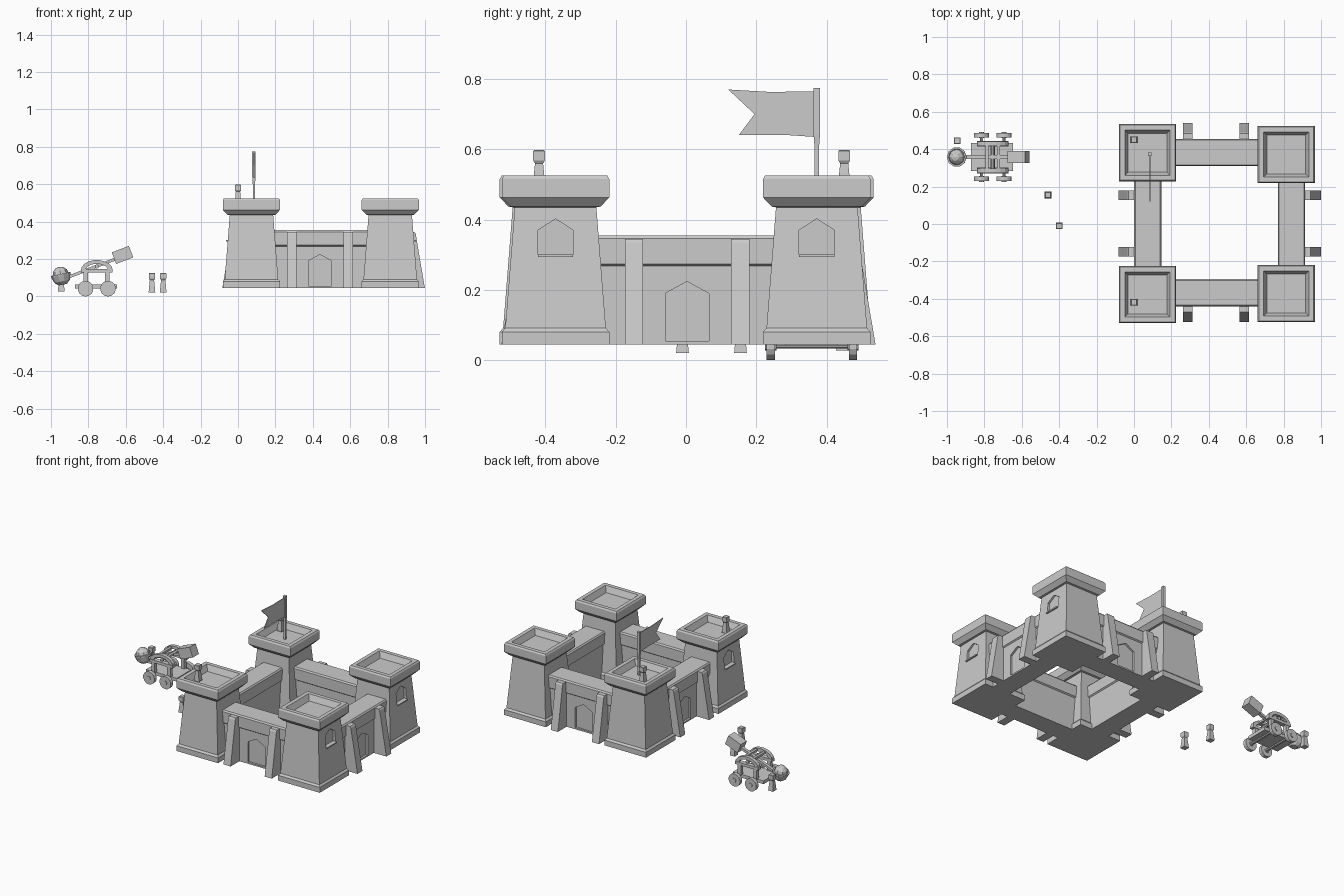
import bpy, bmesh, math
from mathutils import Matrix, Vector

if "Cube" in bpy.data.objects:
    bpy.data.objects.remove(bpy.data.objects["Cube"])

STONE = bpy.data.materials.new("light_grey")
STONE.diffuse_color = (0.6, 0.6, 0.6, 1)
STONE.use_nodes = True
STONE.node_tree.nodes["Principled BSDF"].inputs["Base Color"].default_value = STONE.diffuse_color


def finish(name, bm, mat=None):
    """Turn a bmesh into a named grey object placed by a matrix."""
    if mat:
        bm.transform(mat)
    bmesh.ops.recalc_face_normals(bm, faces=bm.faces)
    me = bpy.data.meshes.new(name)
    bm.to_mesh(me)
    bm.free()
    me.materials.append(STONE)
    ob = bpy.data.objects.new(name, me)
    bpy.context.collection.objects.link(ob)
    return ob


def loft(name, rings, mat=None):
    """Skin closed rings of points and cap both ends."""
    bm = bmesh.new()
    rows = [[bm.verts.new(p) for p in r] for r in rings]
    n = len(rows[0])
    for a, b in zip(rows, rows[1:]):
        for i in range(n):
            bm.faces.new((a[i], a[(i + 1) % n], b[(i + 1) % n], b[i]))
    bm.faces.new(rows[0])
    bm.faces.new(rows[-1])
    return finish(name, bm, mat)


def square_stack(name, profile, mat):
    """Square column from (half width, height) pairs."""
    return loft(name, [[(-h, -h, z), (h, -h, z), (h, h, z), (-h, h, z)]
                       for h, z in profile], mat)


def prism_y(name, pts, y0, y1, mat=None):
    """Extrude an x-z outline along y."""
    return loft(name, [[(x, y, z) for x, z in pts] for y in (y0, y1)], mat)


def prism_x(name, pts, x0, x1, mat=None):
    """Extrude a y-z outline along x."""
    return loft(name, [[(x, y, z) for y, z in pts] for x in (x0, x1)], mat)


def box(name, c, s, mat=None):
    x, z, hx, hz = c[0], c[2], s[0] / 2, s[2] / 2
    pts = [(x - hx, z - hz), (x + hx, z - hz), (x + hx, z + hz), (x - hx, z + hz)]
    return prism_y(name, pts, c[1] - s[1] / 2, c[1] + s[1] / 2, mat)


def cylinder(name, r, depth, mat, sides=12):
    bm = bmesh.new()
    bmesh.ops.create_cone(bm, cap_ends=True, segments=sides, radius1=r, radius2=r, depth=depth)
    return finish(name, bm, mat)


def cut(ob, cutter):
    m = ob.modifiers.new("niche", 'BOOLEAN')
    m.operation, m.solver, m.object = 'DIFFERENCE', 'EXACT', cutter
    cutter.hide_render = True
    cutter.hide_viewport = True


def place(x, y, deg=0, z=0):
    return Matrix.Translation((x, y, z)) @ Matrix.Rotation(math.radians(deg), 4, 'Z')


def gable(w, z0, z1, z2):
    return [(-w, z0), (w, z0), (w, z1), (0, z2), (-w, z1)]


# Corner towers: plinth, tapered body, flared cap with sunken roof
TOWER = [(.153, .045), (.153, .08), (.143, .092), (.116, .435), (.128, .437),
         (.153, .463), (.153, .515), (.147, .525), (.121, .525), (.104, .487)]
towers = [("front_left_tower", .072, -.377, -90), ("back_left_tower", .072, .381, None),
          ("front_right_tower", .814, -.371, 90), ("back_right_tower", .814, .372, 90)]
for name, x, y, side in towers:
    tower = square_stack(name, TOWER, place(x, y))
    if side is not None:
        # Gabled window niche with a projecting sill
        m = place(x, y, side)
        cut(tower, prism_y("window_cutter", gable(.05, .296, .37, .402), -.2, -.108, m))
        box("window_sill", (0, -.122, .297), (.1, .03, .008), m)

# Curtain walls with overhanging parapet, door niche and two sloped buttresses
WALL = [(-.065, .045), (.065, .045), (.065, .268), (.073, .274), (.073, .346),
        (.066, .355), (-.066, .355), (-.073, .346), (-.073, .274), (-.065, .268)]
BUTTRESS = [(-.06, .045), (-.157, .045), (-.108, .335), (-.102, .345), (-.06, .345)]
walls = [("front_wall", .438, -.368, 0), ("right_wall", .842, .003, 90),
         ("back_wall", .438, .382, 180), ("left_wall", .073, .003, -90)]
for name, x, y, deg in walls:
    m = place(x, y, deg)
    wall = prism_x(name, WALL, -.27, .27, m)
    cut(wall, prism_y("door_cutter", gable(.062, .055, .19, .224), -.1, -.052, m))
    for s in (-.151, .151):
        prism_x("buttress", BUTTRESS, s - .026, s + .026, m)

# Guards: tapered square bodies with block heads
GUARD = [(.018, 0), (.017, .012), (.0115, .068), (.0165, .076), (.0165, .103), (.014, .106)]
for x, y, z in [(0, -.418, .492), (0, .45, .492), (-.46, .155, .02),
                (-.4, -.01, .02), (-.945, .445, .027)]:
    square_stack("guard", GUARD, place(x, y, 0, z))

# Flag on the back left tower
square_stack("flag_pole", [(.006, .48), (.006, .6), (.009, .64), (.009, .775)], place(.085, .372))
prism_x("flag", [(.37, .635), (.28, .641), (.15, .64), (.195, .7), (.12, .77), (.24, .763),
                 (.37, .765)], .083, .087)

# Catapult, centred on its own origin
CAT = place(-.755, .358)
turn = Matrix.Rotation(math.pi / 2, 4, 'X')
for x in (-.06, .06):
    cylinder("axle", .009, .24, CAT @ Matrix.Translation((x, 0, .042)) @ turn, 8)
    for s in (-1, 1):
        cylinder("wheel", .042, .024,
                 CAT @ Matrix.Translation((x, s * .117, .042)) @ turn, 14)
        cylinder("wheel_hub", .014, .032,
                 CAT @ Matrix.Translation((x, s * .117, .042)) @ turn, 8)
box("base_board", (-.005, 0, .053), (.225, .15, .022), CAT)
arc = [math.radians(a) for a in range(0, 181, 20)]
ARCH = [(.085 * math.cos(a), .14 + .055 * math.sin(a)) for a in arc]
ARCH += [(.06 * math.cos(a), .14 + .035 * math.sin(a)) for a in reversed(arc)]
for s in (-1, 1):
    y = s * .072
    for x in (-.06, .055):
        box("frame_post", (x, y, .1), (.024, .024, .085), CAT)
    box("frame_rail", (0, y, .137), (.17, .03, .018), CAT)
    prism_y("frame_arch", ARCH, y - .012, y + .012, CAT)
for x in (-.03, .03):
    box("cross_bar", (x, 0, .178), (.016, .16, .014), CAT)
cylinder("pivot", .011, .16, CAT @ Matrix.Translation((0, 0, .16)) @ turn, 8)

# Tilted throwing arm with counterweight
tilt = CAT @ Matrix.Translation((0, 0, .162)) @ Matrix.Rotation(math.radians(-21), 4, 'Y')
box("throwing_arm", (-.02, 0, 0), (.29, .02, .016), tilt)
box("counterweight", (.15, 0, .007), (.098, .064, .066), tilt)

# Half-round basket holding a faceted boulder
BASKET = CAT @ Matrix.Translation((-.192, 0, .112)) @ Matrix.Rotation(math.radians(-12), 4, 'Y')
bowl = [(.022, -.05), (.042, -.032), (.053, 0), (.053, .008), (.044, .008), (.036, -.02)]
loft("basket", [[(r * math.cos(i * math.tau / 10), r * math.sin(i * math.tau / 10), z)
                 for i in range(10)] for r, z in bowl], BASKET)
bm = bmesh.new()
bmesh.ops.create_uvsphere(bm, u_segments=8, v_segments=6, radius=.044)
finish("boulder", bm, BASKET @ Matrix.Translation((0, 0, .004)))
